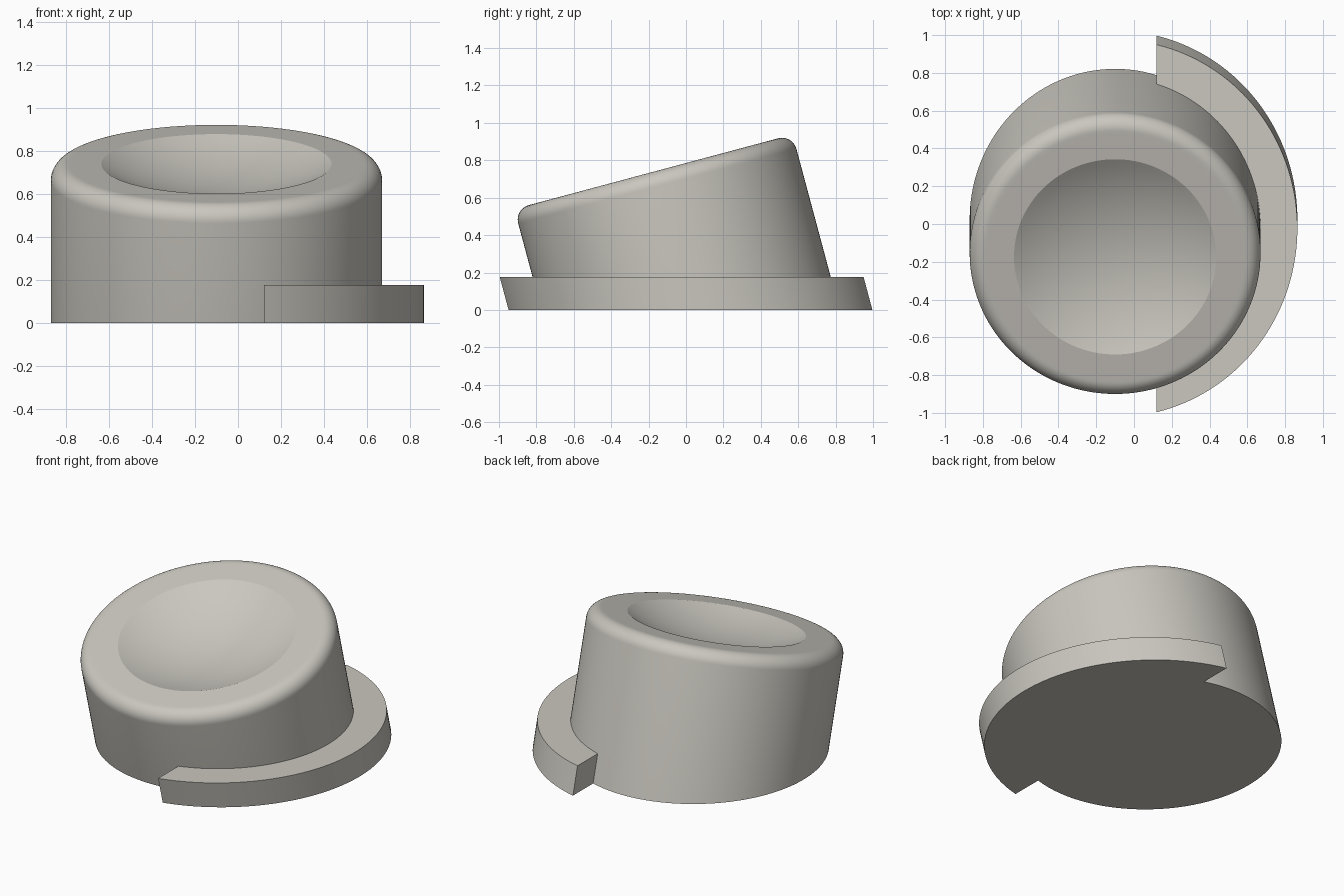
import bpy, bmesh
from math import sin, cos, pi, radians, atan
from mathutils import Matrix, Vector

cube = bpy.data.objects.get("Cube")
if cube:
    bpy.data.objects.remove(cube, do_unlink=True)

TILT = radians(15)
BODY_R, TOP_H, FILLET = 0.77, 0.765, 0.08
DISH_R, DISH_DEPTH = 0.535, 0.125
FLANGE_R, FLANGE_H, FLANGE_X = 0.965, 0.177, 0.12
SEGMENTS = 160
PLACE = Matrix.Translation((-0.10, 0.024, 0)) @ Matrix.Rotation(TILT, 4, 'X')

# One warm grey for the whole model
grey = bpy.data.materials.new("warm_grey")
grey.use_nodes = True
colour = (0.59, 0.57, 0.52, 1)
grey.diffuse_color = colour
grey.node_tree.nodes["Principled BSDF"].inputs["Base Color"].default_value = colour


def lathe(profile, closed=False):
    """Revolve (radius, height) points about the tilted axis."""
    bm = bmesh.new()
    verts = [bm.verts.new((r, 0, h)) for r, h in profile]
    pairs = list(zip(verts, verts[1:]))
    if closed:
        pairs.append((verts[-1], verts[0]))
    edges = [bm.edges.new(p) for p in pairs]
    bmesh.ops.spin(bm, geom=verts + edges, cent=(0, 0, 0), axis=(0, 0, 1),
                   angle=2 * pi, steps=SEGMENTS)
    bmesh.ops.remove_doubles(bm, verts=bm.verts, dist=0.0005)
    bm.transform(PLACE)
    return bm


def slice_off(bm, point, outward):
    """Remove what lies beyond a plane and cap the cut."""
    geom = bm.verts[:] + bm.edges[:] + bm.faces[:]
    bmesh.ops.bisect_plane(bm, geom=geom, dist=1e-5, plane_co=Vector(point),
                           plane_no=Vector(outward), clear_outer=True)
    rim = [e for e in bm.edges if e.is_boundary]
    bmesh.ops.holes_fill(bm, edges=rim, sides=0)


def finish(bm, name):
    bmesh.ops.recalc_face_normals(bm, faces=bm.faces)
    mesh = bpy.data.meshes.new(name)
    bm.to_mesh(mesh)
    bm.free()
    mesh.materials.append(grey)
    obj = bpy.data.objects.new(name, mesh)
    bpy.context.collection.objects.link(obj)
    bpy.ops.object.select_all(action='DESELECT')
    obj.select_set(True)
    bpy.context.view_layer.objects.active = obj
    bpy.ops.object.shade_smooth_by_angle(angle=radians(20))


# Tilted button body: straight wall, rounded rim, flat ring, spherical dish
profile = [(BODY_R, -0.5)]
for i in range(13):
    a = i / 12 * pi / 2
    profile.append((BODY_R - FILLET + FILLET * cos(a), TOP_H - FILLET + FILLET * sin(a)))
profile.append((BODY_R - FILLET - 0.015, TOP_H))
ball = (DISH_R ** 2 + DISH_DEPTH ** 2) / (2 * DISH_DEPTH)
half = 2 * atan(DISH_DEPTH / DISH_R)
for i in range(17):
    a = half * (1 - i / 16)
    profile.append((ball * sin(a), TOP_H - DISH_DEPTH + ball * (1 - cos(a))))
body = lathe(profile)
slice_off(body, (0, 0, 0), (0, 0, -1))
finish(body, "button_body")

# Partial flange hugging one side of the base
inner = BODY_R - 0.005
flange = lathe([(inner, -0.5), (FLANGE_R, -0.5), (FLANGE_R, 0.6), (inner, 0.6)], closed=True)
slice_off(flange, (FLANGE_X, 0, 0), (-1, 0, 0))
slice_off(flange, (0, 0, 0), (0, 0, -1))
slice_off(flange, (0, 0, FLANGE_H), (0, 0, 1))
finish(flange, "base_flange")
